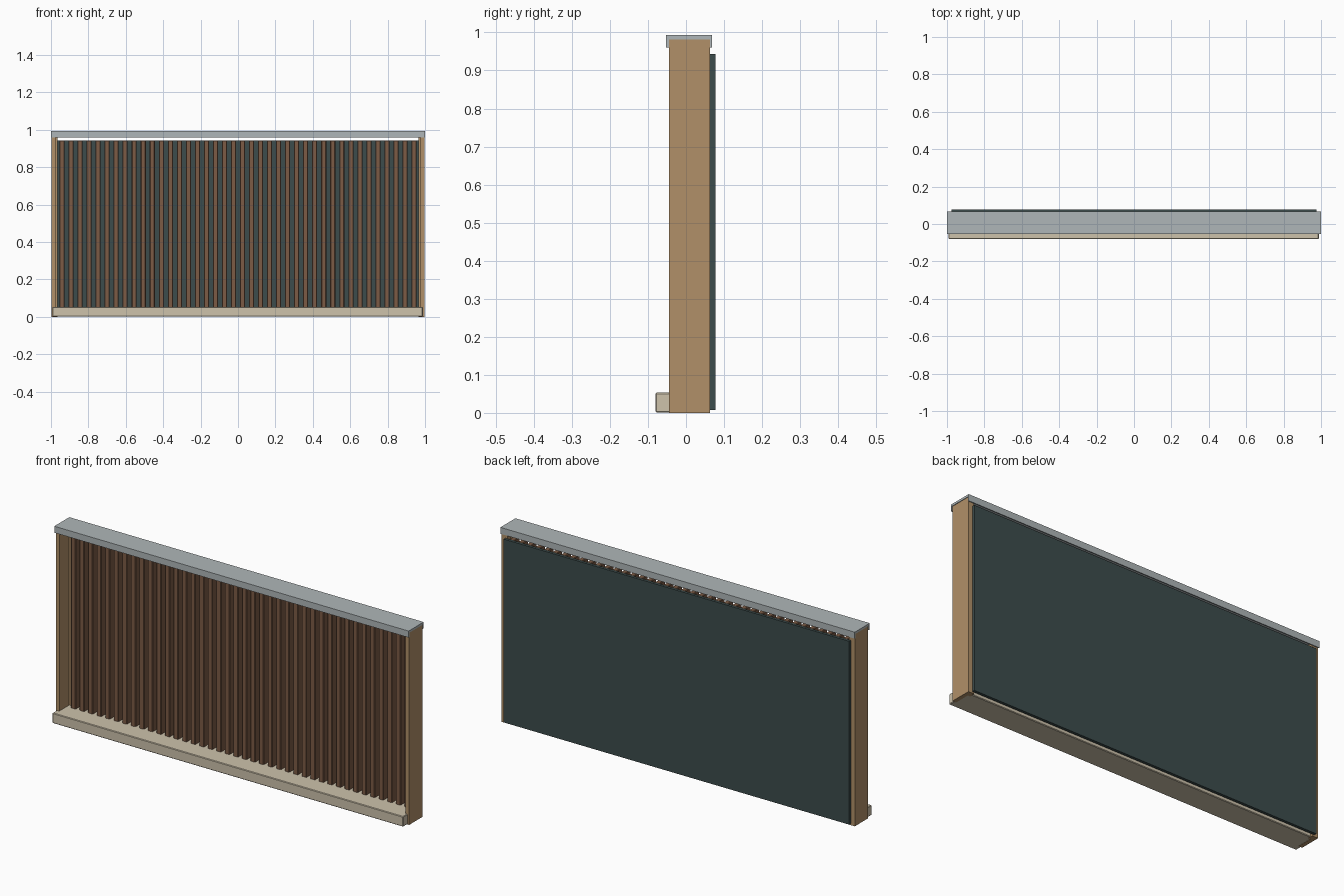
import bpy

if "Cube" in bpy.data.objects:
    bpy.data.objects.remove(bpy.data.objects["Cube"], do_unlink=True)


def material(name, rgb):
    m = bpy.data.materials.new(name)
    m.use_nodes = True
    m.diffuse_color = (*rgb, 1)
    m.node_tree.nodes["Principled BSDF"].inputs["Base Color"].default_value = (*rgb, 1)
    return m


tan_wood = material("tan wood", (0.44, 0.28, 0.14))
brown_wood = material("brown wood", (0.2, 0.105, 0.06))
slate = material("dark slate", (0.045, 0.072, 0.072))
metal = material("grey metal", (0.43, 0.47, 0.48))
stone = material("pale stone", (0.61, 0.54, 0.41))


def box(name, x, y, z, mat, bevel=0):
    """Box spanning the given (low, high) ranges."""
    verts = [(a, b, c) for a in x for b in y for c in z]
    faces = [(0, 1, 3, 2), (4, 6, 7, 5), (0, 4, 5, 1),
             (2, 3, 7, 6), (0, 2, 6, 4), (1, 5, 7, 3)]
    me = bpy.data.meshes.new(name)
    me.from_pydata(verts, [], faces)
    me.materials.append(mat)
    ob = bpy.data.objects.new(name, me)
    bpy.context.collection.objects.link(ob)
    if bevel:
        mod = ob.modifiers.new("soft edges", "BEVEL")
        mod.width = bevel
        mod.segments = 1
    return ob


# Backing sheet and base sill
box("back_panel", (-0.975, 0.975), (0.063, 0.077), (0.008, 0.943), slate)
box("base_sill", (-0.992, 0.988), (-0.08, 0.05), (0.001, 0.053), stone, 0.003)

# Side posts, each with a rear batten that carries the panel
for side, s in (("left", 1), ("right", -1)):
    box(side + "_post", sorted((s * 0.977, s * 0.997)), (-0.045, 0.063),
        (0, 0.982), tan_wood)
    box(side + "_batten", sorted((s * 0.964, s * 0.977)), (0.035, 0.063),
        (0, 0.975), tan_wood)

# Metal cap: a channel open at the ends
box("cap_top", (-1, 1), (-0.053, 0.068), (0.982, 0.993), metal)
box("cap_front_lip", (-1, 1), (-0.053, -0.045), (0.96, 0.982), metal)
box("cap_back_lip", (-1, 1), (0.063, 0.068), (0.96, 0.982), metal)

# Row of vertical slats
count = 40
pitch = 1.93 / count
for i in range(count):
    x = (i - (count - 1) / 2) * pitch
    box(f"slat_{i + 1:02d}", (x - 0.0135, x + 0.0135), (0.015, 0.063),
        (0.05, 0.942), brown_wood, 0.003)
